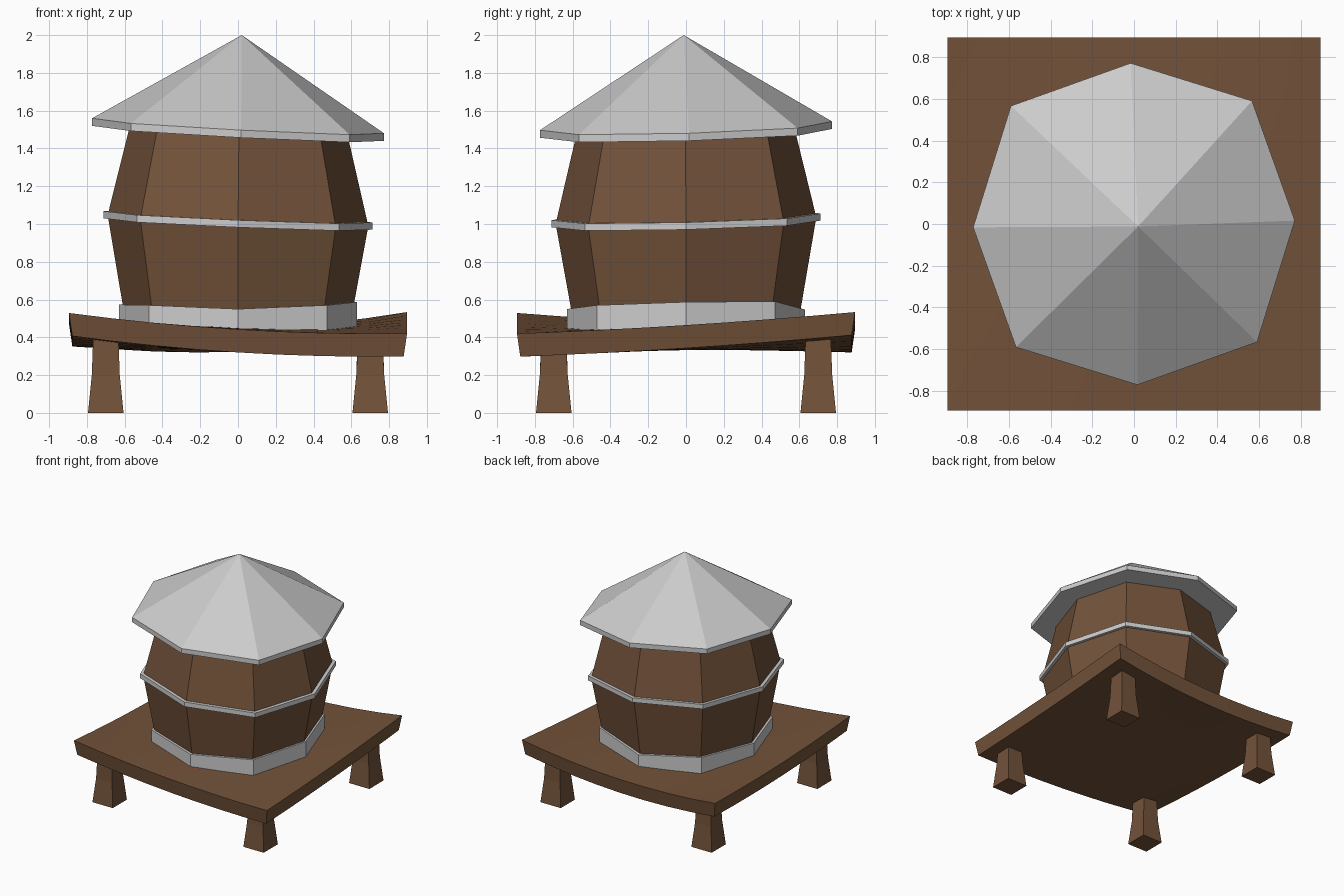
import bpy, bmesh, math

if "Cube" in bpy.data.objects:
    bpy.data.objects.remove(bpy.data.objects["Cube"])

wood = bpy.data.materials.new("wood")
wood.diffuse_color = (0.17, 0.085, 0.042, 1)
wood.use_nodes = True
wood.node_tree.nodes["Principled BSDF"].inputs["Base Color"].default_value = wood.diffuse_color


def finish(bm, name, mat=None):
    bmesh.ops.recalc_face_normals(bm, faces=bm.faces[:])
    me = bpy.data.meshes.new(name)
    bm.to_mesh(me)
    bm.free()
    ob = bpy.data.objects.new(name, me)
    bpy.context.collection.objects.link(ob)
    if mat:
        me.materials.append(mat)
    return ob


def octagon(r, zs, tilt=(0, 0), turn=0.0, diag=1.06, shift=(0, 0)):
    """Eight points, corners on the diagonals slightly further out; zs is one height or eight."""
    pts = []
    for i in range(8):
        a = math.radians(45 * i + turn)
        q = r * (diag if i % 2 else 1)
        x, y = q * math.cos(a), q * math.sin(a)
        z = zs[i] if isinstance(zs, (list, tuple)) else zs
        pts.append((x + shift[0], y + shift[1], z + tilt[0] * x + tilt[1] * y))
    return pts


def loft(name, rings, mat=None, apex=None, closed=False):
    bm = bmesh.new()
    rs = [[bm.verts.new(p) for p in ring] for ring in rings]
    n = len(rs[0])
    pairs = list(zip(rs, rs[1:])) + ([(rs[-1], rs[0])] if closed else [])
    for a, b in pairs:
        for i in range(n):
            j = (i + 1) % n
            bm.faces.new((a[i], a[j], b[j], b[i]))
    if not closed:
        bm.faces.new(rs[0][::-1])
        if apex:
            tip = bm.verts.new(apex)
            for i in range(n):
                bm.faces.new((rs[-1][i], rs[-1][(i + 1) % n], tip))
        else:
            bm.faces.new(rs[-1])
    return finish(bm, name, mat)


# Warped platform height: biquadratic through a 3x3 set of heights
H = [(0.53, 0.442, 0.42), (0.48, 0.455, 0.465), (0.48, 0.445, 0.535)]


def quad(p, t):
    return p[1] + (p[2] - p[0]) / 2 * t + ((p[0] + p[2]) / 2 - p[1]) * t * t


def deck(x, y):
    return quad([quad(row, x / 0.9) for row in H], y / 0.9)


# Platform
bm = bmesh.new()
bmesh.ops.create_grid(bm, x_segments=8, y_segments=8, size=0.895)
for f in bm.faces:
    f.smooth = True
ext = bmesh.ops.extrude_face_region(bm, geom=bm.faces[:])
low = {e for e in ext["geom"] if isinstance(e, bmesh.types.BMVert)}
for v in bm.verts:
    v.co.z = deck(v.co.x, v.co.y)
    if v in low:
        v.co.z -= 0.122
        v.co.x *= 0.98
        v.co.y *= 0.98
plat = finish(bm, "platform", wood)
bpy.context.view_layer.objects.active = plat
plat.select_set(True)
bpy.ops.object.shade_smooth_by_angle(angle=math.radians(30))

# Flared legs
for sx, side in ((-1, "left"), (1, "right")):
    for sy, end in ((-1, "front"), (1, "back")):
        cx, cy = 0.7 * sx, 0.7 * sy
        top = deck(cx, cy) - 0.07
        rings = [[(cx + h * a, cy + h * b, z) for a, b in ((-1, -1), (1, -1), (1, 1), (-1, 1))]
                 for h, z in ((0.094, 0), (0.074, 0.2), (0.066, top))]
        loft(f"{end}_{side}_leg", rings, wood)

# Barrel, leaning a little more towards the top
loft("barrel", [octagon(0.585, 0.42),
                octagon(0.69, 1.018, (-0.042, 0.025)),
                octagon(0.575, 1.50, (-0.052, 0.029), shift=(0.005, -0.003))], wood)

# Middle hoop
t = (-0.042, 0.025)
loft("middle_hoop", [octagon(0.712, 1.0, t), octagon(0.712, 1.038, t),
                     octagon(0.67, 1.038, t), octagon(0.67, 1.0, t)], closed=True)

# Base hoop following the warped platform
tops = [0.587, 0.59, 0.547, 0.59, 0.573, 0.57, 0.55, 0.57]
base = [deck(p[0], p[1]) - 0.025 for p in octagon(0.63, 0)]
loft("base_hoop", [octagon(0.63, base), octagon(0.63, tops),
                   octagon(0.59, tops), octagon(0.59, base)], closed=True)

# Tilted conical roof
t = (-0.052, 0.029)
loft("roof", [octagon(0.773, 1.48, t, 1.2), octagon(0.773, 1.52, t, 1.2)],
     apex=(0.02, -0.012, 2.0))
